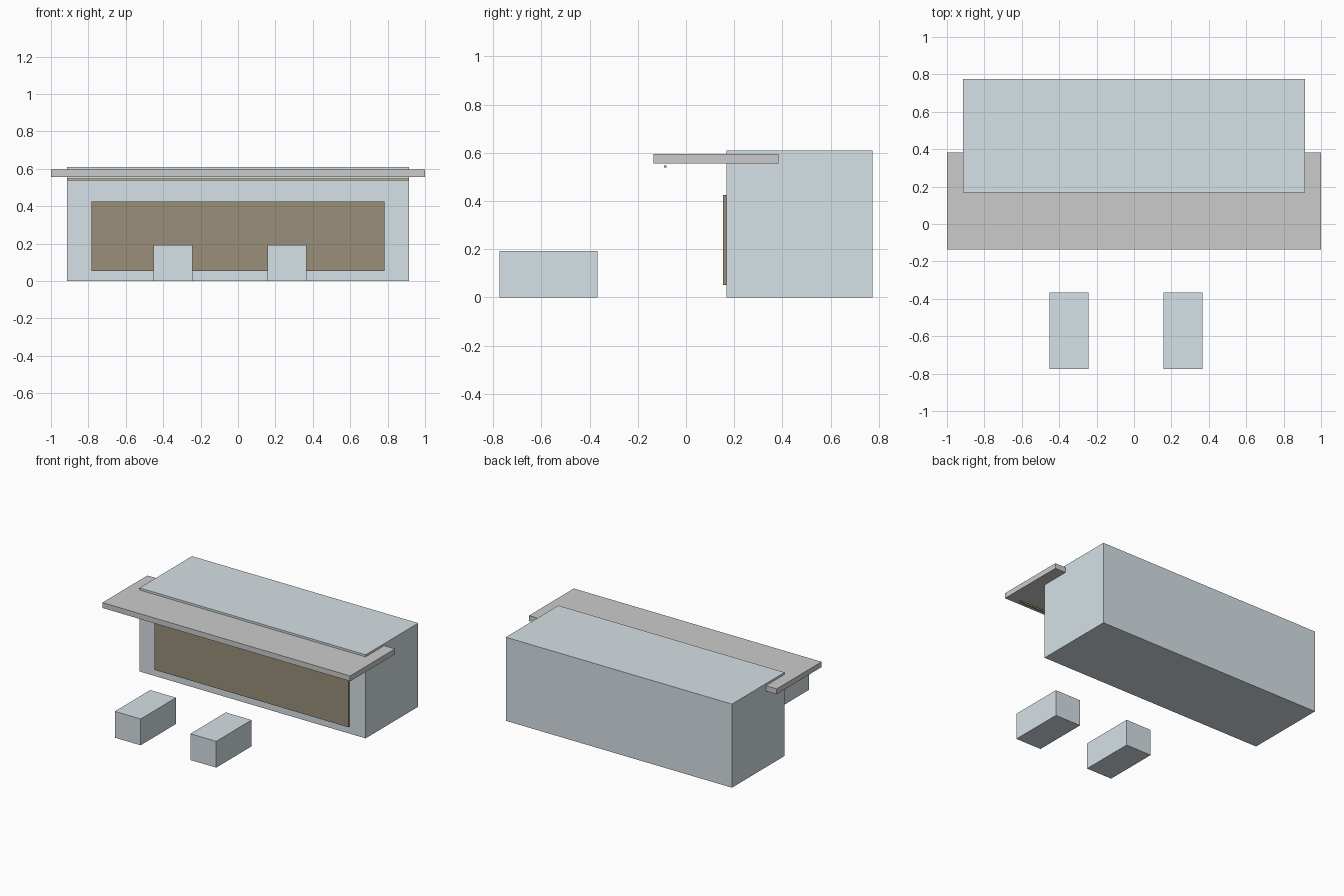
import bpy

if "Cube" in bpy.data.objects:
    bpy.data.objects.remove(bpy.data.objects["Cube"])


def material(name, rgb):
    m = bpy.data.materials.new(name)
    m.diffuse_color = (*rgb, 1)
    m.use_nodes = True
    m.node_tree.nodes["Principled BSDF"].inputs["Base Color"].default_value = m.diffuse_color
    return m


def box(name, x, y, z, mat=None):
    """Axis-aligned box from (min, max) ranges."""
    bpy.ops.mesh.primitive_cube_add(size=1, location=[(a + b) / 2 for a, b in (x, y, z)])
    ob = bpy.context.object
    ob.name = name
    ob.scale = [b - a for a, b in (x, y, z)]
    bpy.ops.object.transform_apply(location=False, rotation=False, scale=True)
    if mat:
        ob.data.materials.append(mat)
    return ob


concrete = material("blue_grey", (0.67, 0.75, 0.79))
bronze = material("bronze_glass", (0.32, 0.275, 0.195))
warm = material("warm_light", (0.6, 0.42, 0.2))

# Main building block
box("building", (-0.913, 0.913), (0.168, 0.774), (0, 0.61), concrete)

# Wide glazed panel on the front wall
box("front_glazing", (-0.784, 0.784), (0.154, 0.168), (0.052, 0.424), bronze)

# Overhanging roof slab, let into the building
box("canopy", (-1, 1), (-0.135, 0.383), (0.556, 0.595))

# Thin light strip below the front of the canopy
box("light_strip", (-0.913, 0.913), (-0.092, -0.081), (0.538, 0.548), warm)

# Two low blocks standing in front
for side, cx in (("left", -0.348), ("right", 0.262)):
    box(side + "_block", (cx - 0.104, cx + 0.104), (-0.774, -0.367), (0, 0.192), concrete)
